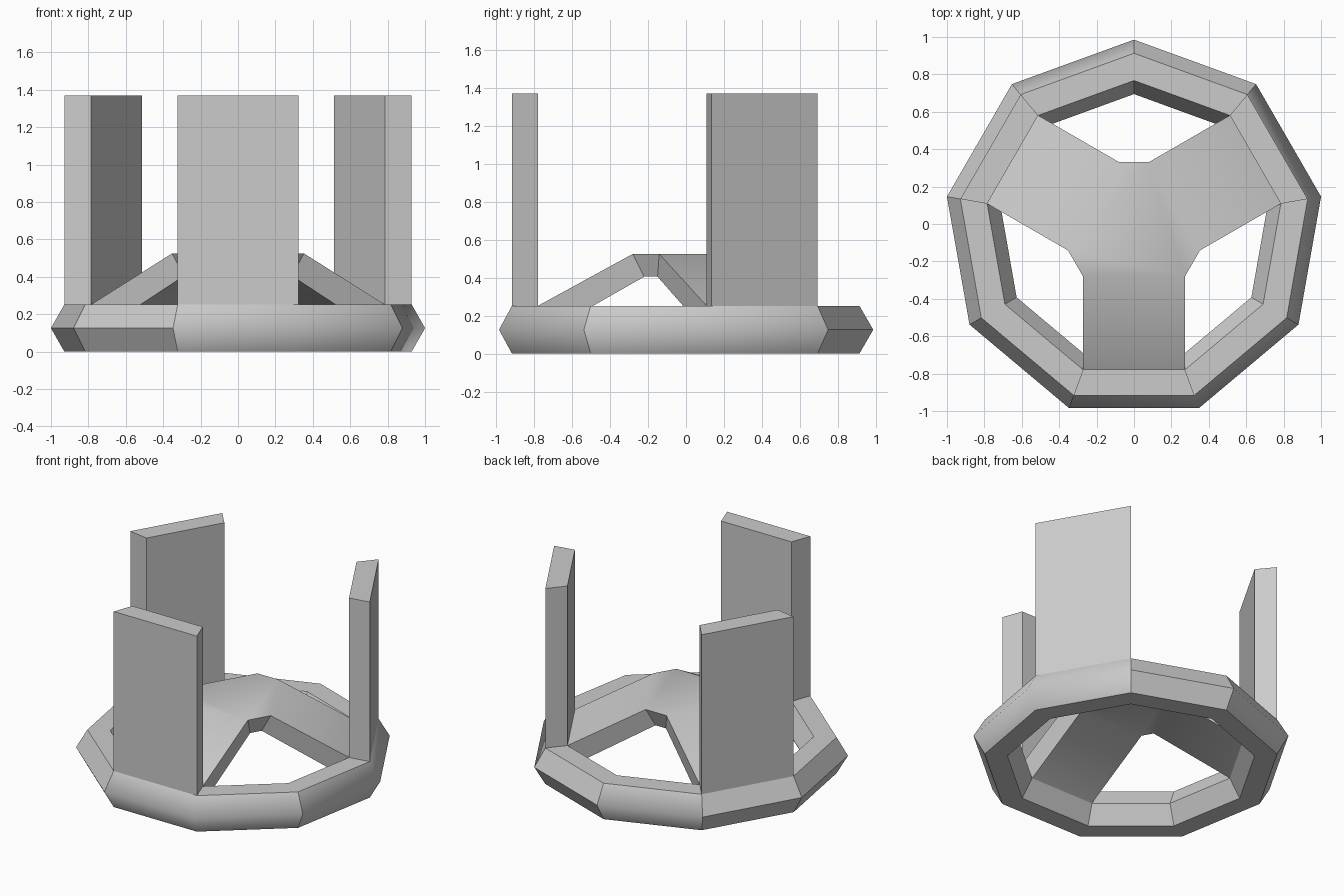
import bpy
import bmesh
from math import sin, cos, pi, radians
from mathutils import Matrix, Vector

if "Cube" in bpy.data.objects:
    bpy.data.objects.remove(bpy.data.objects["Cube"])

MAJOR, MINOR = 0.87, 0.1455
MID_Z = MINOR * sin(pi / 3)
TOP_Z = 2 * MID_Z
PILLAR_Z = 1.37
CENTRE = Vector((0, -0.03, 0))
SIDES, HALF = 9, radians(20)
INNER, OUTER = MAJOR - MINOR / 2, MAJOR + MINOR / 2

grey = bpy.data.materials.new("plain grey")
grey.use_nodes = True
colour = (0.6, 0.6, 0.6, 1)
grey.diffuse_color = colour
grey.node_tree.nodes["Principled BSDF"].inputs["Base Color"].default_value = colour


def finish(bm, name):
    bmesh.ops.recalc_face_normals(bm, faces=bm.faces)
    mesh = bpy.data.meshes.new(name)
    bm.to_mesh(mesh)
    bm.free()
    obj = bpy.data.objects.new(name, mesh)
    obj.location = CENTRE
    mesh.materials.append(grey)
    bpy.context.collection.objects.link(obj)
    return obj


def turned(point, i):
    return Matrix.Rotation(i * 2 * pi / 3, 3, "Z") @ Vector(point)


# Base ring: nine segments with a hexagonal cross-section
bm = bmesh.new()
rows = []
for k in range(SIDES):
    a = radians(250 + 40 * k)
    row = []
    for j in range(6):
        b = j * pi / 3
        r = MAJOR + MINOR * cos(b)
        row.append(bm.verts.new((r * cos(a), r * sin(a), MID_Z + MINOR * sin(b))))
    rows.append(row)

# Segments sharing a group number blend softly on their outer faces
groups = [1, 1, 2, 2, 0, 3, 0, 0, 0]
group_of = {}
for k in range(SIDES):
    this, following = rows[k], rows[(k + 1) % SIDES]
    for j in range(6):
        n = (j + 1) % 6
        face = bm.faces.new((this[j], following[j], following[n], this[n]))
        group_of[face] = groups[k] if j in (0, 5) else 0
        face.smooth = group_of[face] > 0
for edge in bm.edges:
    first, second = (group_of[f] for f in edge.link_faces)
    edge.smooth = first == second and first > 0
finish(bm, "base_ring")

# Raised hub with three sloping arms rising from the ring
bm = bmesh.new()


def corners(i, half_width, distance, z):
    return [bm.verts.new(turned((s * half_width, -distance, z), i)) for s in (-1, 1)]


low_r = MAJOR - MINOR
hub_top, hub_bottom = [], []
for i in range(3):
    top = corners(i, INNER * sin(HALF), 0.25, 0.525)
    bottom = corners(i, low_r * sin(HALF), 0.19, 0.405)
    foot_top = corners(i, INNER * sin(HALF), INNER * cos(HALF), TOP_Z)
    foot_bottom = corners(i, low_r * sin(HALF), low_r * cos(HALF), MID_Z)
    bm.faces.new((foot_top[0], foot_top[1], top[1], top[0]))
    bm.faces.new((foot_bottom[1], foot_bottom[0], bottom[0], bottom[1]))
    for s in (0, 1):
        bm.faces.new((foot_bottom[s], foot_top[s], top[s], bottom[s]))
    hub_top += top
    hub_bottom += bottom
bm.faces.new(hub_top)
bm.faces.new(hub_bottom[::-1])
# Short walls between neighbouring arms
for i in (1, 3, 5):
    n = (i + 1) % 6
    bm.faces.new((hub_top[i], hub_bottom[i], hub_bottom[n], hub_top[n]))
arms = finish(bm, "hub_and_arms")
for obj in bpy.context.selected_objects:
    obj.select_set(False)
arms.select_set(True)
bpy.context.view_layer.objects.active = arms
bpy.ops.object.shade_smooth_by_angle(angle=radians(35))

# Three upright plates on every third ring segment
for i, name in enumerate(("front_pillar", "back_left_pillar", "back_right_pillar")):
    bm = bmesh.new()
    footprint = [(s * r * sin(HALF), -r * cos(HALF), TOP_Z)
                 for r, s in ((OUTER, -1), (OUTER, 1), (INNER, 1), (INNER, -1))]
    base = bm.faces.new([bm.verts.new(turned(p, i)) for p in footprint])
    raised = bmesh.ops.extrude_face_region(bm, geom=[base], use_keep_orig=True)["geom"]
    for v in raised:
        if isinstance(v, bmesh.types.BMVert):
            v.co.z = PILLAR_Z
    finish(bm, name)
